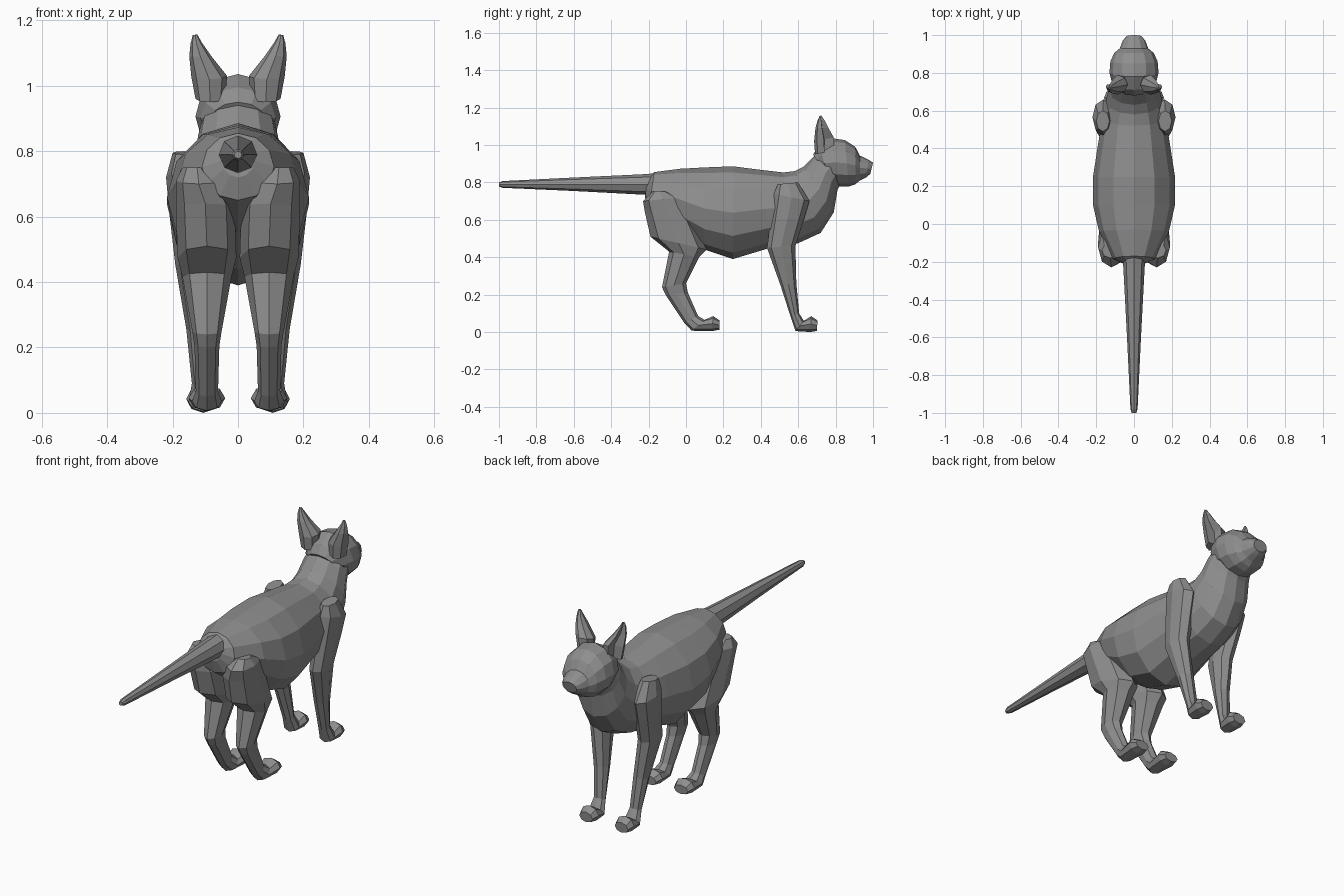
import bpy, bmesh, math
from mathutils import Vector

grey = bpy.data.materials.new("grey fur")
grey.diffuse_color = (0.27, 0.27, 0.27, 1)


def loft(name, sections, sides=8, side=1, dent=None):
    """Skin rings; each section is (y1, z1, y2, z2, half width, centre x):
    two opposite points of the ring in the side plane, plus its width."""
    bm = bmesh.new()
    rings = []
    for y1, z1, y2, z2, w, x in sections:
        a, b = Vector((x, y1, z1)), Vector((x, y2, z2))
        mid, half = (a + b) / 2, (a - b) / 2
        ring = []
        for i in range(sides):
            t = 2 * math.pi * i / sides
            k = 0.05 if i == dent else 1
            p = mid + half * math.sin(t) * k
            p.x += w * math.cos(t) * k
            p.x *= side
            ring.append(bm.verts.new(p))
        rings.append(ring)
    for r, s in zip(rings, rings[1:]):
        for i in range(sides):
            j = (i + 1) % sides
            bm.faces.new((r[i], r[j], s[j], s[i]))
    bm.faces.new(rings[0])
    bm.faces.new(rings[-1])
    bmesh.ops.recalc_face_normals(bm, faces=bm.faces)
    mesh = bpy.data.meshes.new(name)
    bm.to_mesh(mesh)
    bm.free()
    mesh.materials.append(grey)
    obj = bpy.data.objects.new(name, mesh)
    bpy.context.collection.objects.link(obj)
    return obj


# Torso running from rump through chest into neck
loft("torso", [
    (-.205, .82, -.22, .72, .05, 0),
    (-.17, .855, -.20, .65, .11, 0),
    (-.03, .873, -.05, .55, .185, 0),
    (.10, .88, .10, .44, .217, 0),
    (.25, .886, .25, .39, .217, 0),
    (.40, .867, .45, .45, .19, 0),
    (.52, .853, .60, .475, .168, 0),
    (.58, .86, .72, .53, .15, 0),
    (.63, .885, .79, .64, .135, 0),
    (.68, .935, .81, .76, .122, 0),
    (.73, .98, .84, .82, .11, 0)], 12)

# Head ending in a blunt muzzle
loft("head", [
    (.68, .95, .74, .85, .08, 0),
    (.71, .995, .77, .81, .115, 0),
    (.78, 1.036, .82, .777, .13, 0),
    (.85, 1.026, .87, .778, .125, 0),
    (.905, .99, .905, .79, .105, 0),
    (.93, .943, .93, .81, .075, 0),
    (.975, .922, .965, .828, .06, 0),
    (1.0, .905, .985, .845, .042, 0)], 12)

# Tapering tail
loft("tail", [
    (-.14, .85, -.14, .73, .062, 0),
    (-.24, .843, -.24, .735, .056, 0),
    (-.60, .826, -.60, .754, .037, 0),
    (-.98, .807, -.98, .771, .019, 0),
    (-1.0, .80, -1.0, .778, .012, 0)])

HIND = [
    (-.10, .75, -.18, .75, .045, .125),
    (-.02, .72, -.23, .70, .07, .12),
    (.03, .62, -.22, .64, .09, .10),
    (.11, .44, -.19, .51, .09, .095),
    (.07, .40, -.09, .43, .075, .095),
    (.00, .26, -.128, .24, .045, .095),
    (.01, .21, -.11, .20, .038, .095),
    (.065, .085, -.01, .05, .034, .095),
    (.10, .065, .03, .007, .045, .095),
    (.145, .085, .14, .005, .056, .095),
    (.18, .062, .178, .012, .042, .095)]

FRONT = [
    (.60, .80, .49, .79, .035, .165),
    (.66, .70, .47, .74, .058, .162),
    (.63, .60, .455, .62, .055, .155),
    (.585, .46, .433, .45, .05, .142),
    (.59, .26, .505, .25, .04, .118),
    (.605, .10, .56, .08, .034, .107),
    (.63, .06, .585, .005, .045, .106),
    (.67, .085, .665, .0, .052, .106),
    (.703, .062, .70, .006, .04, .106)]

EAR = [
    (.79, .97, .69, .95, .045, .085),
    (.79, 1.04, .685, 1.02, .055, .088),
    (.762, 1.09, .692, 1.09, .034, .115),
    (.742, 1.13, .703, 1.13, .018, .127),
    (.724, 1.157, .714, 1.155, .007, .131)]

# Mirrored legs with paws, and cupped ears
for label, side in (("right", 1), ("left", -1)):
    loft(label + "_hind_leg", HIND, 8, side)
    loft(label + "_front_leg", FRONT, 8, side)
    loft(label + "_ear", EAR, 8, side, dent=1)
